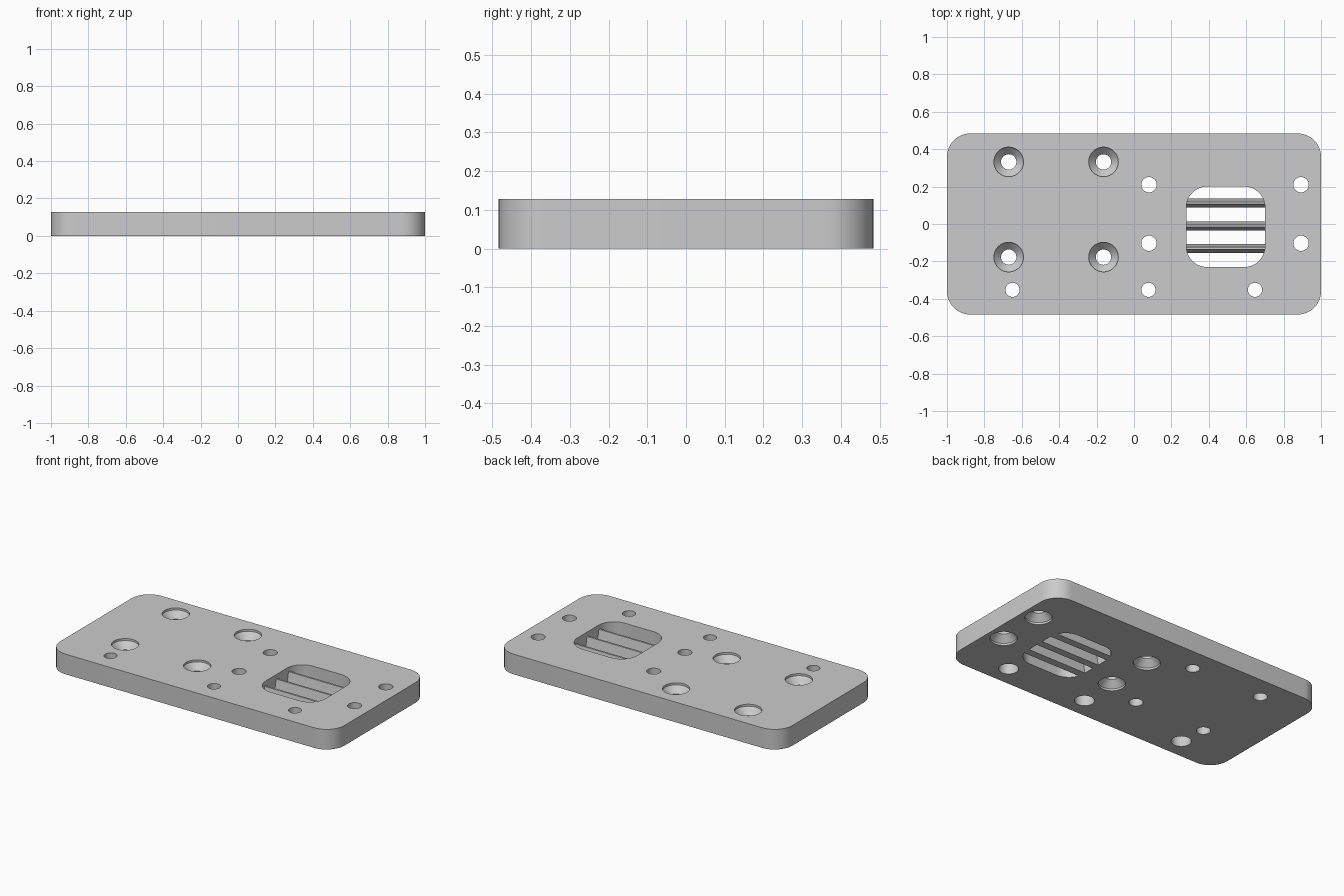
import bpy
import bmesh
import math

if "Cube" in bpy.data.objects:
    bpy.data.objects.remove(bpy.data.objects["Cube"], do_unlink=True)

THICK = 0.128
OVER = 0.02     # cutter overshoot

grey = bpy.data.materials.new("plain grey")
grey.use_nodes = True
grey.diffuse_color = (0.6, 0.6, 0.6, 1)
grey.node_tree.nodes["Principled BSDF"].inputs["Base Color"].default_value = (0.6, 0.6, 0.6, 1)


def loft(bm, rings):
    """Skin equal-length closed rings and cap both ends."""
    loops = [[bm.verts.new(p) for p in ring] for ring in rings]
    n = len(loops[0])
    for a, b in zip(loops, loops[1:]):
        for i in range(n):
            j = (i + 1) % n
            bm.faces.new((a[i], a[j], b[j], b[i]))
    bm.faces.new(loops[0])
    bm.faces.new(loops[-1])


def rounded_rect(x0, x1, y0, y1, r, z, steps=12):
    corners = [(x1 - r, y1 - r), (x0 + r, y1 - r), (x0 + r, y0 + r), (x1 - r, y0 + r)]
    pts = []
    for k, (cx, cy) in enumerate(corners):
        for i in range(steps + 1):
            a = (k + i / steps) * math.pi / 2
            pts.append((cx + r * math.cos(a), cy + r * math.sin(a), z))
    return pts


def turned(bm, x, y, profile, sides=40):
    """Round cutter from (radius, z) pairs."""
    angles = [2 * math.pi * i / sides for i in range(sides)]
    loft(bm, [[(x + r * math.cos(a), y + r * math.sin(a), z) for a in angles]
              for r, z in profile])


def finish(bm, name):
    bmesh.ops.recalc_face_normals(bm, faces=bm.faces)
    mesh = bpy.data.meshes.new(name)
    bm.to_mesh(mesh)
    bm.free()
    mesh.materials.append(grey)
    ob = bpy.data.objects.new(name, mesh)
    bpy.context.collection.objects.link(ob)
    return ob


def combine(target, tool, operation):
    mod = target.modifiers.new(tool.name, "BOOLEAN")
    mod.operation = operation
    mod.solver = "EXACT"
    mod.object = tool
    bpy.context.view_layer.objects.active = target
    bpy.ops.object.modifier_apply(modifier=mod.name)
    bpy.data.objects.remove(tool, do_unlink=True)


# Rounded base plate
bm = bmesh.new()
loft(bm, [rounded_rect(-1, 1, -0.484, 0.484, 0.125, z) for z in (0, THICK)])
plate = finish(bm, "mounting_plate")

bm = bmesh.new()
# Vent window
loft(bm, [rounded_rect(0.28, 0.70, -0.23, 0.20, 0.11, z) for z in (-OVER, THICK + OVER)])
# Screw holes countersunk from the top
for x in (-0.67, -0.163):
    for y in (-0.177, 0.332):
        turned(bm, x, y, [(0.041, -OVER), (0.041, 0.075), (0.079, 0.115),
                          (0.079, THICK + OVER)])
# Screw holes countersunk from the bottom
for x in (0.08, 0.893):
    for y in (-0.103, 0.21):
        turned(bm, x, y, [(0.079, -OVER), (0.079, 0.013), (0.041, 0.053),
                          (0.041, THICK + OVER)])
# Front row holes, counterbored from the bottom
for x in (-0.65, 0.077, 0.647):
    turned(bm, x, -0.352, [(0.058, -OVER), (0.058, 0.07), (0.038, 0.071),
                           (0.038, THICK + OVER)])
cutters = finish(bm, "hole_cutters")
cutters.hide_render = True
combine(plate, cutters, "DIFFERENCE")

# Tapered vent slats
bm = bmesh.new()
for y in (0.112, -0.011, -0.13):
    section = [(-0.024, 0), (0.024, 0), (0.006, 0.1), (-0.006, 0.1)]
    loft(bm, [[(x, y + dy, z) for dy, z in section] for x in (0.27, 0.71)])
combine(plate, finish(bm, "vent_slats"), "UNION")

# Smooth rounded walls, sharp rims
bpy.ops.object.select_all(action="DESELECT")
plate.select_set(True)
bpy.context.view_layer.objects.active = plate
bpy.ops.object.shade_smooth_by_angle(angle=math.radians(30))
